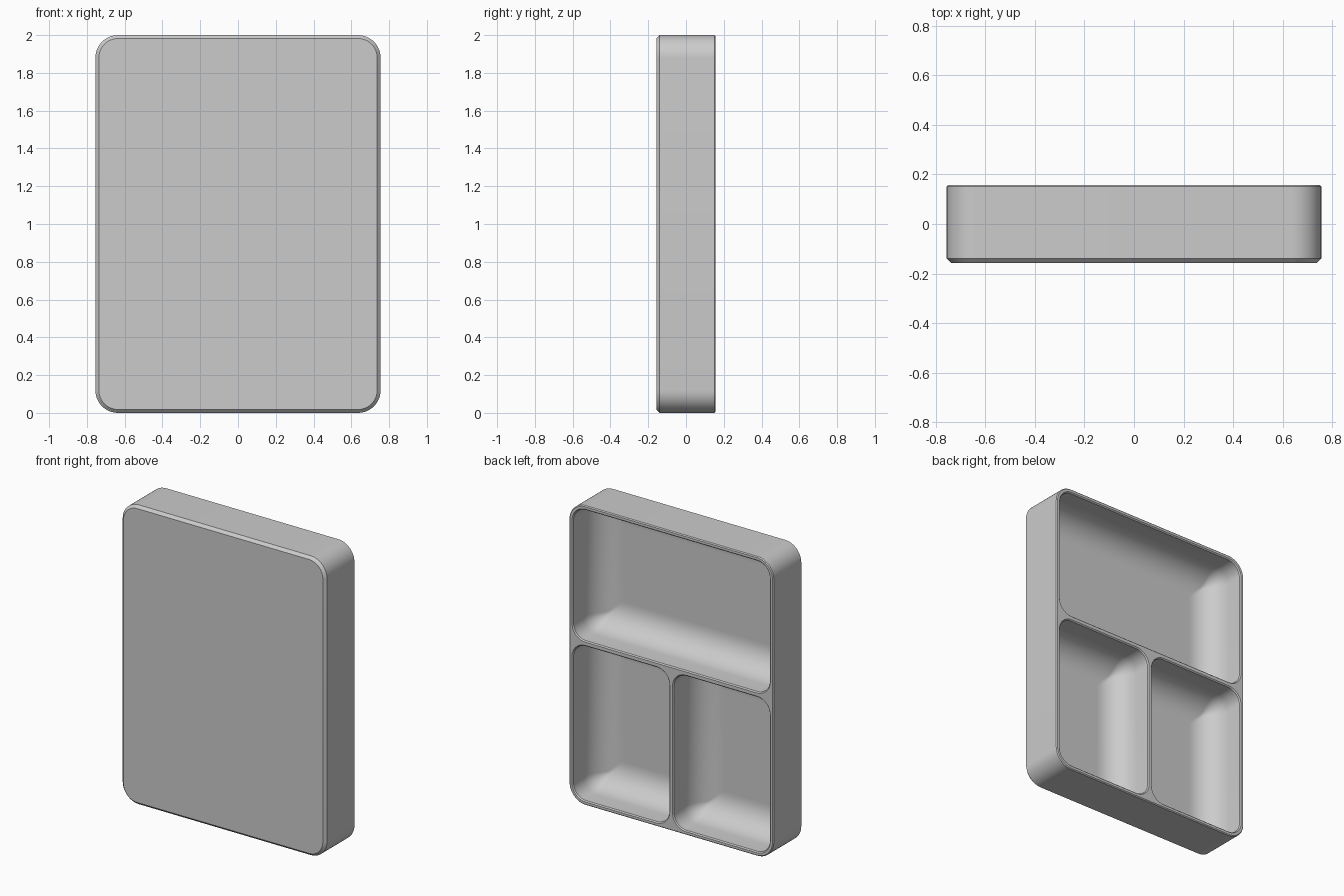
import bpy, bmesh, math

if "Cube" in bpy.data.objects:
    bpy.data.objects.remove(bpy.data.objects["Cube"], do_unlink=True)

WIDTH, HEIGHT, HALF_DEPTH = 1.51, 2.0, 0.157
CORNER, RIM, LIP = 0.12, 0.022, 0.007
FLOOR_Y, FILLET = -0.125, 0.17
DIVIDER_LOW, DIVIDER_HIGH = 1.068, 1.09
STEPS = 12

grey = bpy.data.materials.new("light grey plastic")
grey.use_nodes = True
colour = (0.6, 0.6, 0.6, 1)
grey.diffuse_color = colour
grey.node_tree.nodes["Principled BSDF"].inputs["Base Color"].default_value = colour

bm = bmesh.new()


def ring(box, inset, y, radius):
    """Closed rounded rectangle in the XZ plane."""
    x0, x1, z0, z1 = box
    r = max(radius - inset, 0.015)
    corners = [(x1, z1, -1, -1), (x0, z1, 1, -1), (x0, z0, 1, 1), (x1, z0, -1, 1)]
    verts = []
    for quarter, (x, z, sx, sz) in enumerate(corners):
        cx, cz = x + sx * (inset + r), z + sz * (inset + r)
        for i in range(STEPS + 1):
            a = (quarter + i / STEPS) * math.pi / 2
            verts.append(bm.verts.new((cx + r * math.cos(a), y, cz + r * math.sin(a))))
    return verts


def skin(rings):
    """Join successive rings with quads and cap the last one."""
    for a, b in zip(rings, rings[1:]):
        for i in range(len(a)):
            j = (i + 1) % len(a)
            bm.faces.new((a[i], a[j], b[j], b[i]))
    bm.faces.new(rings[-1])


def edges_of(verts):
    return [bm.edges.get((verts[i - 1], verts[i])) for i in range(len(verts))]


# Outer shell: eased rim, straight sides, chamfered front
outer = (-WIDTH / 2, WIDTH / 2, 0, HEIGHT)
profile = [(0.006, HALF_DEPTH), (0, HALF_DEPTH - 0.006),
           (0, 0.018 - HALF_DEPTH), (0.018, -HALF_DEPTH)]
shell = [ring(outer, inset, y, CORNER) for inset, y in profile]
skin(shell)
rim_edges = edges_of(shell[0])

# Compartments: eased lip, straight wall, large fillet into a flat floor
side = WIDTH / 2 - RIM
compartments = [(-side, side, DIVIDER_HIGH, HEIGHT - RIM),
                (-side, -0.01, RIM, DIVIDER_LOW),
                (0.01, side, RIM, DIVIDER_LOW)]
for box in compartments:
    profile = [(0, HALF_DEPTH), (LIP, HALF_DEPTH - LIP)]
    for i in range(STEPS + 1):
        a = i / STEPS * math.pi / 2
        profile.append((LIP + FILLET * (1 - math.cos(a)),
                        FLOOR_Y + FILLET * (1 - math.sin(a))))
    profile.append((LIP + FILLET + 0.01, FLOOR_Y))
    pocket = [ring(box, inset, y, 0.1) for inset, y in profile]
    skin(pocket)
    rim_edges += edges_of(pocket[0])

# Flat rim and dividers between the openings
bmesh.ops.triangle_fill(bm, edges=rim_edges, use_beauty=True, normal=(0, 1, 0))
bmesh.ops.recalc_face_normals(bm, faces=bm.faces)

mesh = bpy.data.meshes.new("divided_tray")
bm.to_mesh(mesh)
bm.free()
mesh.materials.append(grey)
tray = bpy.data.objects.new("divided_tray", mesh)
bpy.context.collection.objects.link(tray)

bpy.context.view_layer.objects.active = tray
tray.select_set(True)
bpy.ops.object.shade_smooth_by_angle(angle=math.radians(30))
